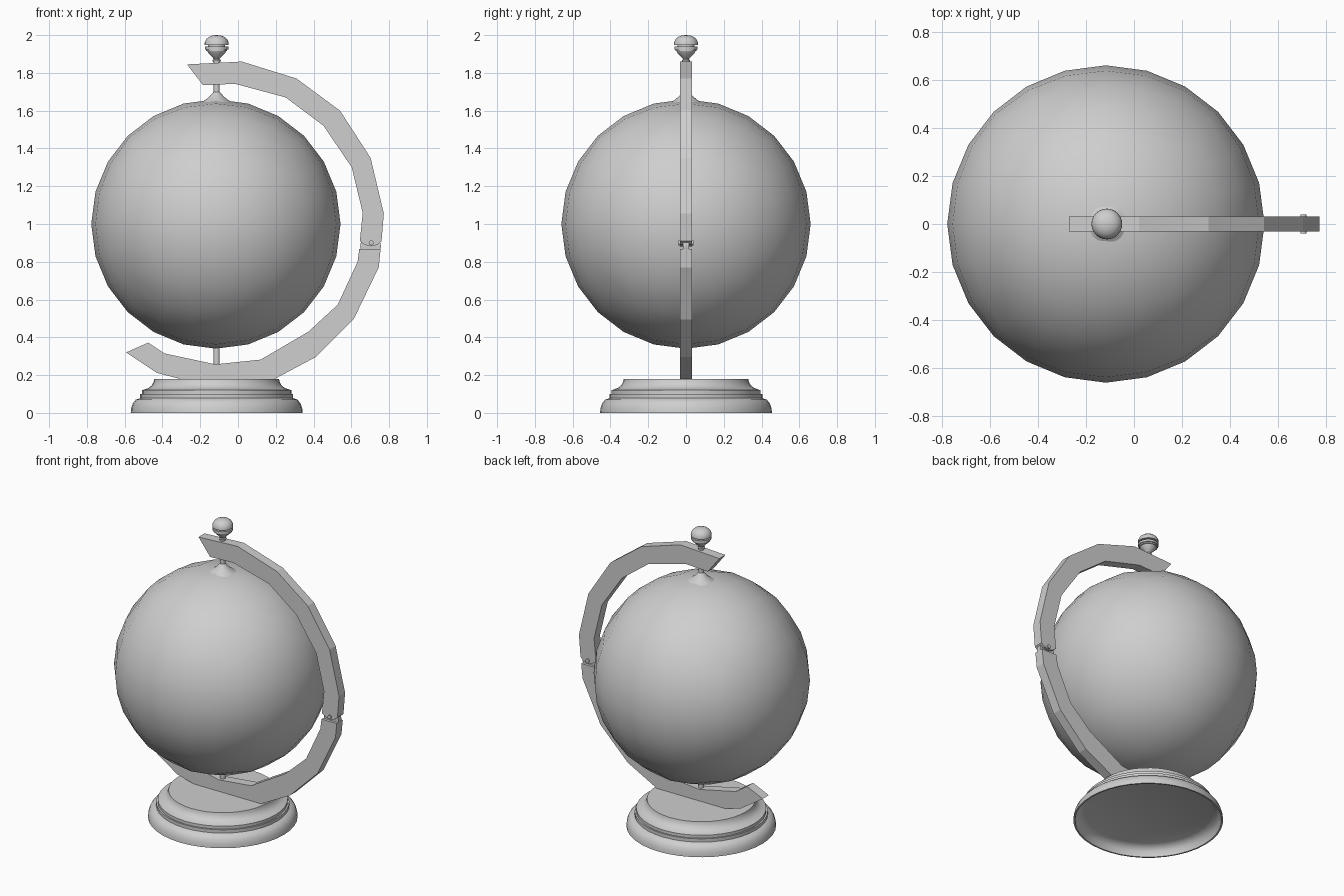
import bpy, bmesh, math
from mathutils import Matrix, Vector

cube = bpy.data.objects.get("Cube")
if cube:
    bpy.data.objects.remove(cube, do_unlink=True)

AXIS_X = -0.113      # vertical axis of base, rod, globe and finial
GREY = (0.62, 0.62, 0.62, 1.0)

mat = bpy.data.materials.new("plain grey")
mat.use_nodes = True
mat.diffuse_color = GREY
mat.node_tree.nodes["Principled BSDF"].inputs["Base Color"].default_value = GREY


def finish(name, bm, smooth_angle=None):
    bmesh.ops.recalc_face_normals(bm, faces=bm.faces[:])
    mesh = bpy.data.meshes.new(name)
    bm.to_mesh(mesh)
    bm.free()
    mesh.materials.append(mat)
    ob = bpy.data.objects.new(name, mesh)
    bpy.context.collection.objects.link(ob)
    if smooth_angle:
        bpy.ops.object.select_all(action='DESELECT')
        ob.select_set(True)
        bpy.context.view_layer.objects.active = ob
        bpy.ops.object.shade_smooth_by_angle(angle=math.radians(smooth_angle))
    return ob


def lathe(name, profile, segments=32, angle=35):
    """Spin a (radius, height) profile around the globe's axis."""
    bm = bmesh.new()
    verts = [bm.verts.new((AXIS_X + r, 0, z)) for r, z in profile]
    edges = [bm.edges.new(pair) for pair in zip(verts, verts[1:])]
    bmesh.ops.spin(bm, geom=verts + edges, cent=(AXIS_X, 0, 0), axis=(0, 0, 1),
                   angle=math.tau, steps=segments, use_duplicate=False)
    bmesh.ops.remove_doubles(bm, verts=bm.verts[:], dist=0.0002)
    return finish(name, bm, angle)


def plate(name, outline, half_width):
    """Extrude an (x, z) outline symmetrically along y."""
    bm = bmesh.new()
    face = bm.faces.new([bm.verts.new((x, -half_width, z)) for x, z in outline])
    out = bmesh.ops.extrude_face_region(bm, geom=[face])
    moved = [g for g in out["geom"] if isinstance(g, bmesh.types.BMVert)]
    bmesh.ops.translate(bm, verts=moved, vec=(0, 2 * half_width, 0))
    return finish(name, bm)


def pin(name, x, z, radius, half_width, segments=20):
    bm = bmesh.new()
    bmesh.ops.create_cone(bm, cap_ends=True, segments=segments, radius1=radius,
                          radius2=radius, depth=2 * half_width,
                          matrix=Matrix.Translation((x, 0, z)) @ Matrix.Rotation(math.pi / 2, 4, 'X'))
    return finish(name, bm, 35)


# Globe: gridded cube wrapped onto a sphere at equal angles
bm = bmesh.new()
bmesh.ops.create_cube(bm, size=2)
bmesh.ops.subdivide_edges(bm, edges=bm.edges[:], cuts=5, use_grid_fill=True)
for v in bm.verts:
    v.co = Vector([math.tan(c * math.pi / 4) for c in v.co]).normalized() * 0.66
bmesh.ops.translate(bm, verts=bm.verts[:], vec=(-0.117, 0, 1.0))
finish("globe", bm, 60)

# Stepped round base, hollow below
lathe("base", [(0, 0.065), (0.39, 0.065), (0.415, 0.055), (0.436, 0.035), (0.445, 0.0),
               (0.455, 0.0), (0.453, 0.025), (0.444, 0.05), (0.428, 0.07), (0.405, 0.078),
               (0.405, 0.1), (0.395, 0.1), (0.395, 0.12), (0.38, 0.125), (0.36, 0.132),
               (0.343, 0.146), (0.333, 0.165), (0.33, 0.18), (0, 0.18)], 40)

# Rod through the globe, and the flared collar at its top
lathe("axis_rod", [(0, 0.2), (0.016, 0.2), (0.016, 1.89), (0, 1.89)], 16)
lathe("top_collar", [(0, 1.64), (0.085, 1.642), (0.06, 1.657), (0.04, 1.673),
                     (0.022, 1.693), (0.016, 1.70), (0, 1.70)], 24)

# Finial: cone, rings, neck and domed cap
lathe("finial", [(0, 1.855), (0.02, 1.858), (0.022, 1.868), (0.014, 1.873), (0.025, 1.885),
                 (0.045, 1.905), (0.05, 1.915), (0.056, 1.915), (0.056, 1.923), (0.062, 1.925),
                 (0.062, 1.939), (0.045, 1.939), (0.045, 1.948), (0.064, 1.948), (0.063, 1.962),
                 (0.054, 1.98), (0.04, 1.991), (0.022, 1.998), (0, 2.0)], 24)

# Upper arm with a rounded end at the hinge
plate("upper_arm", [(-0.27, 1.845), (0.02, 1.86), (0.31, 1.77), (0.54, 1.60), (0.702, 1.35),
                    (0.772, 1.055), (0.76, 0.91), (0.738, 0.89), (0.702, 0.882), (0.67, 0.89),
                    (0.645, 0.91), (0.66, 1.06), (0.602, 1.30), (0.453, 1.52), (0.253, 1.67),
                    (-0.015, 1.742), (-0.185, 1.735)], 0.032)

# Lower arm resting on the base
plate("lower_arm", [(0.755, 0.868), (0.745, 0.77), (0.612, 0.495), (0.41, 0.295),
                    (0.185, 0.175), (-0.06, 0.15), (-0.30, 0.178), (-0.43, 0.212),
                    (-0.592, 0.32), (-0.475, 0.372), (-0.39, 0.315), (-0.12, 0.257),
                    (0.12, 0.282), (0.373, 0.43), (0.528, 0.573), (0.633, 0.80),
                    (0.642, 0.868)], 0.032)

# Hinge tongue and its pin
pin("hinge_tongue", 0.702, 0.882, 0.055, 0.015)
pin("hinge_pin", 0.705, 0.9, 0.013, 0.04, 12)
